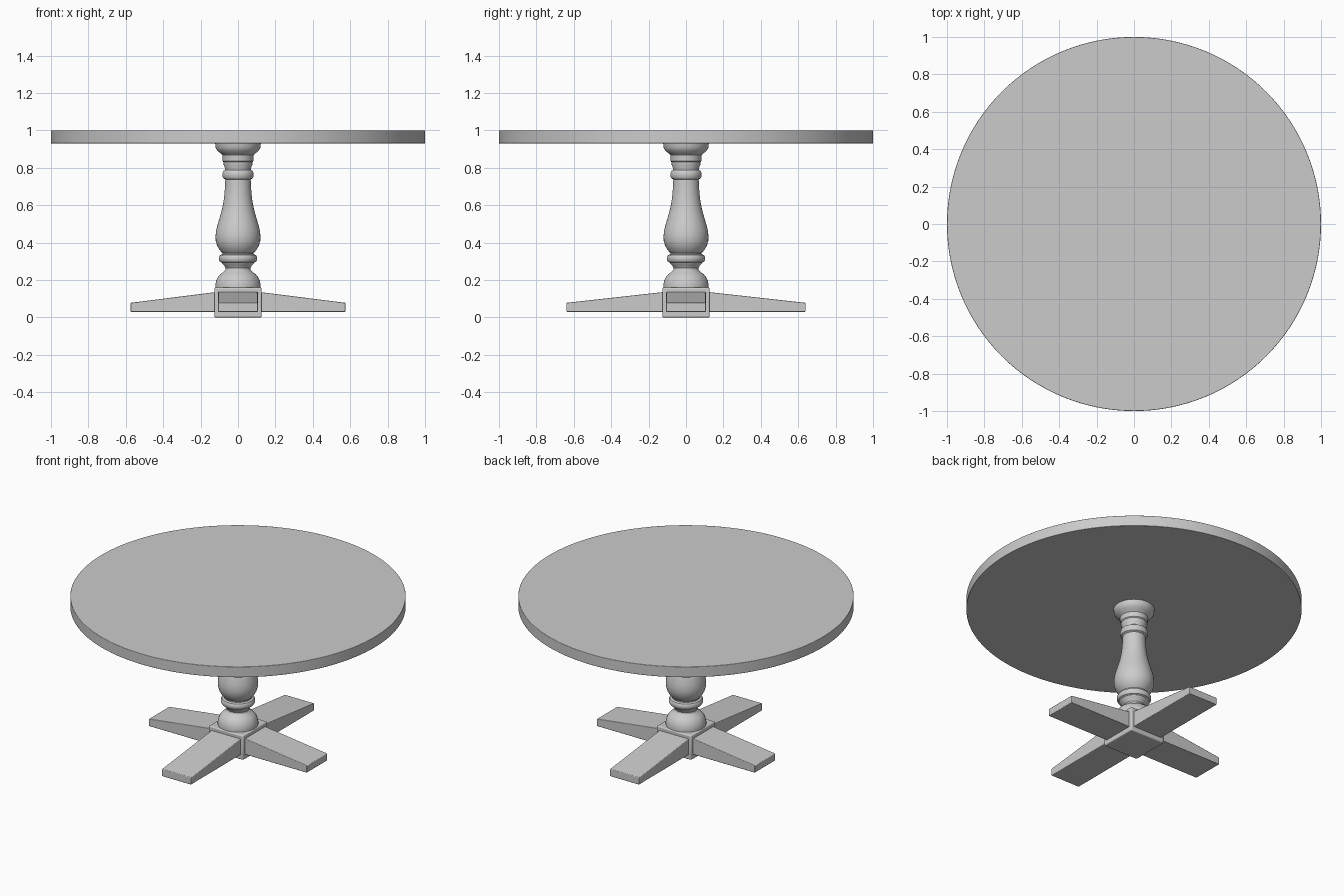
import bpy, bmesh, math
from mathutils import Matrix

if "Cube" in bpy.data.objects:
    bpy.data.objects.remove(bpy.data.objects["Cube"])


def add_object(name, bm, bevel=0.0, angle=30):
    bmesh.ops.recalc_face_normals(bm, faces=bm.faces)
    mesh = bpy.data.meshes.new(name)
    bm.to_mesh(mesh)
    bm.free()
    ob = bpy.data.objects.new(name, mesh)
    bpy.context.collection.objects.link(ob)
    if bevel:
        mod = ob.modifiers.new("Bevel", 'BEVEL')
        mod.width, mod.segments = bevel, 3
    bpy.ops.object.select_all(action='DESELECT')
    ob.select_set(True)
    bpy.context.view_layer.objects.active = ob
    bpy.ops.object.shade_smooth_by_angle(angle=math.radians(angle))
    return ob


def lathe(name, profile, steps, bevel=0.0):
    """Spin (radius, z) points around z and cap both ends."""
    bm = bmesh.new()
    rings = [[bm.verts.new((r * math.cos(2 * math.pi * i / steps),
                            r * math.sin(2 * math.pi * i / steps), z))
              for i in range(steps)] for r, z in profile]
    for a, b in zip(rings, rings[1:]):
        for i in range(steps):
            j = (i + 1) % steps
            bm.faces.new((a[i], a[j], b[j], b[i]))
    bm.faces.new(rings[0])
    bm.faces.new(rings[-1])
    return add_object(name, bm, bevel)


def leg(name, length, angle):
    """Tapered foot: side profile extruded across its width, then turned."""
    w = 0.106
    side = [(0.10, 0.03), (length, 0.03), (length, 0.078), (0.10, 0.138)]
    bm = bmesh.new()
    face = bm.faces.new([bm.verts.new((x, -w, z)) for x, z in side])
    out = bmesh.ops.extrude_face_region(bm, geom=[face])
    verts = [v for v in out["geom"] if isinstance(v, bmesh.types.BMVert)]
    bmesh.ops.translate(bm, verts=verts, vec=(0, 2 * w, 0))
    bm.transform(Matrix.Rotation(angle, 4, 'Z'))
    return add_object(name, bm, 0.004)


# round top
lathe("table_top", [(1.0, 0.93), (1.0, 1.0)], 128, 0.003)

# turned column
column = [
    (0.121, 0.155), (0.121, 0.175), (0.117, 0.195), (0.108, 0.215),
    (0.095, 0.231), (0.078, 0.243), (0.068, 0.253), (0.066, 0.263),
    (0.072, 0.275), (0.083, 0.286), (0.086, 0.292), (0.096, 0.297),
    (0.102, 0.308), (0.102, 0.322), (0.096, 0.333), (0.084, 0.338),
    (0.084, 0.345), (0.100, 0.362), (0.112, 0.385), (0.119, 0.410),
    (0.120, 0.435), (0.117, 0.465), (0.108, 0.500), (0.096, 0.540),
    (0.085, 0.580), (0.077, 0.620), (0.072, 0.665), (0.069, 0.710),
    (0.068, 0.738), (0.078, 0.744), (0.083, 0.755), (0.083, 0.772),
    (0.078, 0.783), (0.069, 0.789), (0.070, 0.800), (0.077, 0.818),
    (0.077, 0.830), (0.082, 0.836), (0.082, 0.850), (0.084, 0.868),
    (0.094, 0.878), (0.110, 0.890), (0.120, 0.908), (0.122, 0.931),
]
lathe("turned_column", column, 64)

# square block under the column
bm = bmesh.new()
bmesh.ops.create_cube(bm, size=1, matrix=Matrix.Translation((0, 0, 0.08))
                      @ Matrix.Diagonal((0.252, 0.252, 0.16, 1)))
add_object("base_block", bm, 0.007)

# four feet, the front and back pair slightly longer
for i, side in enumerate(("right", "back", "left", "front")):
    leg(side + "_foot", 0.64 if i % 2 else 0.575, i * math.pi / 2)
